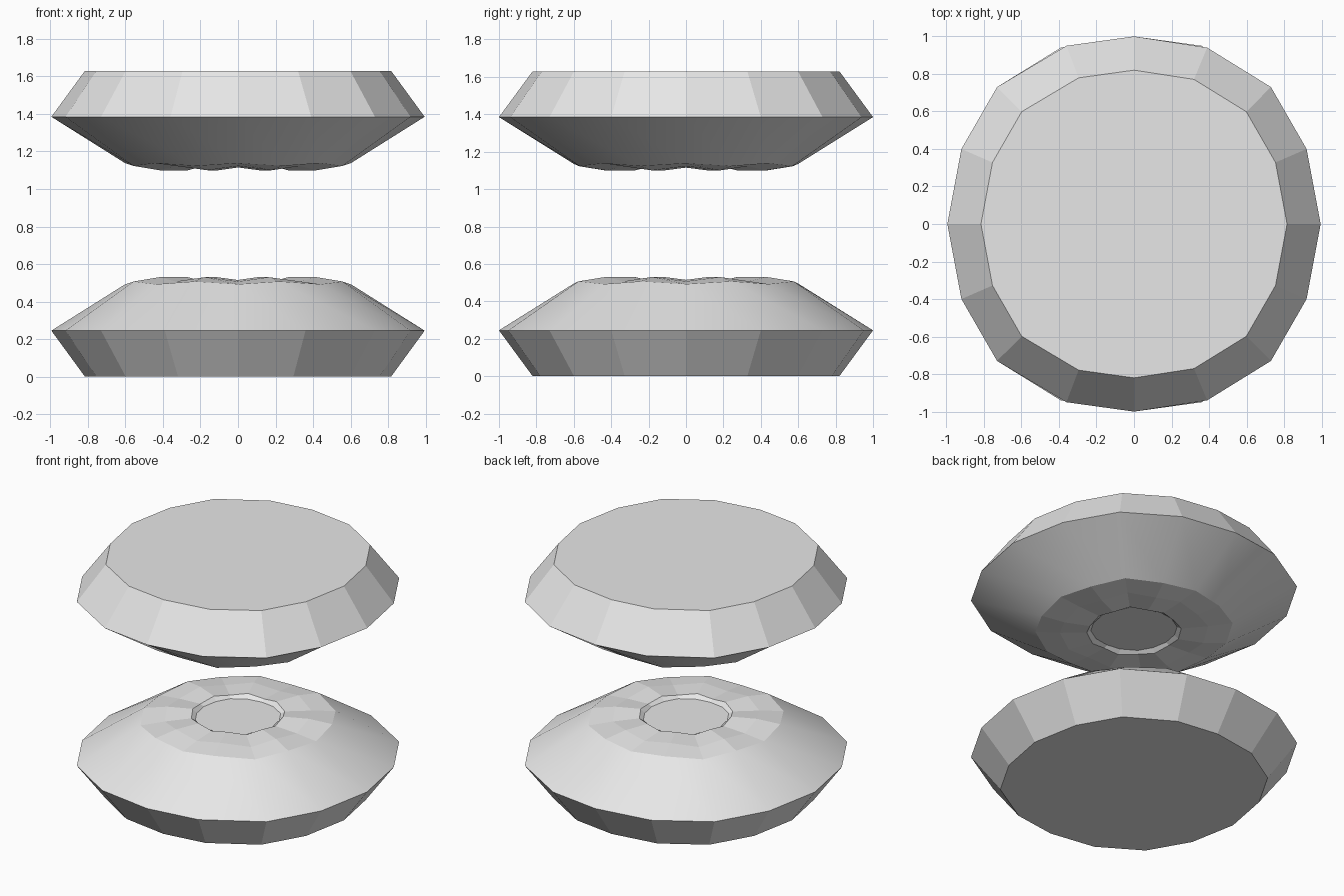
import bpy, bmesh, math

cube = bpy.data.objects.get("Cube")
if cube:
    bpy.data.objects.remove(cube)

mat = bpy.data.materials.new("light grey")
mat.use_nodes = True
GREY = (0.8, 0.8, 0.8, 1)
mat.diffuse_color = GREY
mat.node_tree.nodes["Principled BSDF"].inputs["Base Color"].default_value = GREY

HEIGHT = 1.63

# Slightly uneven sixteen-sided rim: one half, mirrored across the x axis
half = [(0.995, 0), (0.92, 0.4), (0.73, 0.73), (0.39, 0.94), (0, 1),
        (-0.36, 0.95), (-0.73, 0.73), (-0.92, 0.4), (-0.995, 0)]
rim = half + [(x, -y) for x, y in half[-2:0:-1]]

# Rings from base to centre: scale, height at ridges, height at valleys
rings = [
    (0.82, 0, 0),             # flat base
    (1, 0.245, 0.245),        # widest rim
    (0.605, 0.507, 0.492),    # foot of the scalloped crown
    (0.455, 0.53, 0.507),     # outer end of the ridges
    (0.29, 0.53, 0.515),      # lip of the recess
    (0.265, 0.502, 0.502),    # recessed centre
]


def make_disc(name, flipped):
    bm = bmesh.new()
    loops = [[bm.verts.new((x * s, y * s, ridge if i % 2 else valley))
              for i, (x, y) in enumerate(rim)] for s, ridge, valley in rings]
    n = len(rim)
    for k, (a, b) in enumerate(zip(loops, loops[1:])):
        for i in range(n):
            j = (i + 1) % n
            face = bm.faces.new((a[i], a[j], b[j], b[i]))
            face.smooth = k == 1      # only the broad cone is smooth
    bm.faces.new(loops[0][::-1])
    bm.faces.new(loops[-1])
    # Keep the borders of the cone crisp
    for e in bm.edges:
        if len({f.smooth for f in e.link_faces}) > 1:
            e.smooth = False
    bmesh.ops.recalc_face_normals(bm, faces=bm.faces)
    mesh = bpy.data.meshes.new(name)
    bm.to_mesh(mesh)
    bm.free()
    mesh.materials.append(mat)
    obj = bpy.data.objects.new(name, mesh)
    bpy.context.collection.objects.link(obj)
    if flipped:
        obj.location.z = HEIGHT
        obj.rotation_euler.y = math.pi
    return obj


# The lower disc is the upper one turned half way around the y axis
lower = make_disc("lower_disc", False)
upper = make_disc("upper_disc", True)

# Its uneven side faces the other way in x
for obj in (lower, upper):
    bm = bmesh.new()
    bm.from_mesh(obj.data)
    for v in bm.verts:
        v.co.x = -v.co.x
    bmesh.ops.reverse_faces(bm, faces=bm.faces)
    bm.to_mesh(obj.data)
    bm.free()
